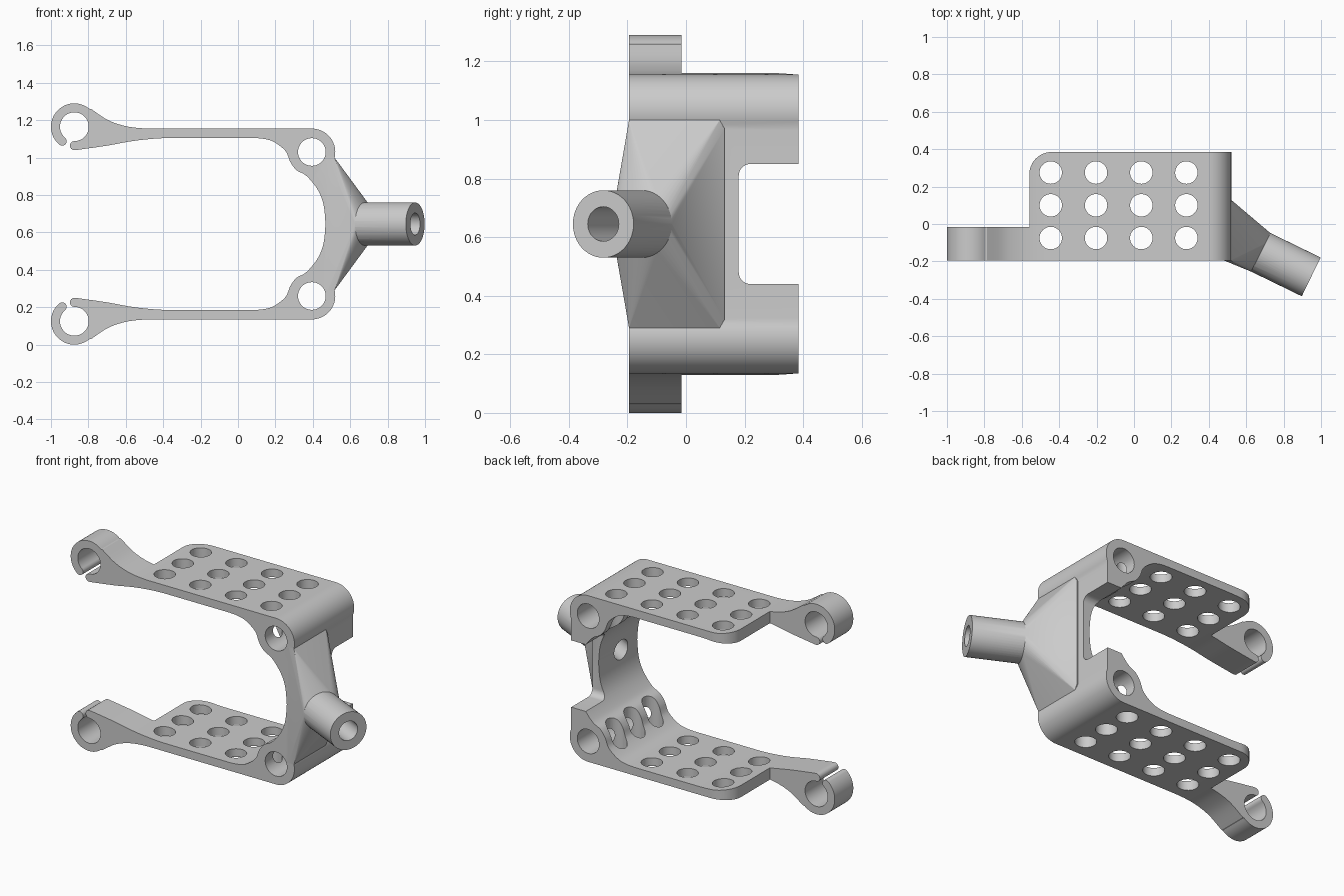
import bpy, bmesh
from math import sin, cos, radians
from mathutils import Vector, Matrix

if "Cube" in bpy.data.objects:
    bpy.data.objects.remove(bpy.data.objects["Cube"])

MID = 0.645  # height of the mirror plane


def arc(cx, cy, r, a0, a1, n):
    return [(cx + r * cos(radians(a0 + (a1 - a0) * i / n)),
             cy + r * sin(radians(a0 + (a1 - a0) * i / n))) for i in range(n + 1)]


def spline(pts, n=6):
    """Catmull-Rom curve through the points."""
    p = [Vector(q) for q in [pts[0]] + pts + [pts[-1]]]
    out = []
    for a, b, c, d in zip(p, p[1:], p[2:], p[3:]):
        for i in range(n):
            t = i / n
            out.append(tuple(0.5 * (2 * b + (c - a) * t + (2 * a - 5 * b + 4 * c - d) * t * t
                                    + (3 * b - a - 3 * c + d) * t ** 3)))
    return out + [pts[-1]]


def finish(name, bm):
    bmesh.ops.recalc_face_normals(bm, faces=bm.faces)
    me = bpy.data.meshes.new(name)
    bm.to_mesh(me)
    bm.free()
    ob = bpy.data.objects.new(name, me)
    bpy.context.collection.objects.link(ob)
    return ob


def prism(name, pts, place, lo, hi):
    """Extrude a 2D outline; place(u, v, h) gives the 3D point."""
    bm = bmesh.new()
    a = [bm.verts.new(place(u, v, lo)) for u, v in pts]
    b = [bm.verts.new(place(u, v, hi)) for u, v in pts]
    n = len(pts)
    bm.faces.new(a)
    bm.faces.new(b[::-1])
    for i in range(n):
        j = (i + 1) % n
        bm.faces.new((a[i], b[i], b[j], a[j]))
    return finish(name, bm)


def rods(name, spans, r, seg=40):
    """Cylinders between pairs of points, in one object."""
    bm = bmesh.new()
    for p, q in spans:
        p, q = Vector(p), Vector(q)
        m = Matrix.Translation((p + q) / 2) @ (q - p).to_track_quat('Z', 'Y').to_matrix().to_4x4()
        bmesh.ops.create_cone(bm, cap_ends=True, segments=seg, radius1=r, radius2=r,
                              depth=(q - p).length, matrix=m)
    return finish(name, bm)


def boolean(ob, tool, op):
    tool.hide_render = True
    mod = ob.modifiers.new(op, 'BOOLEAN')
    mod.operation, mod.solver, mod.object = op, 'EXACT', tool
    bpy.context.view_layer.objects.active = ob
    bpy.ops.object.modifier_apply(modifier=mod.name)
    bpy.data.objects.remove(tool)


def front(u, v, h):
    return (u, h, v)


def plan(u, v, h):
    return (u, v, h)


def side(u, v, h):
    return (h, u, v)


# U-shaped body with clip hooks: upper half outline, mirrored downwards
cx, cz = -0.875, 1.165
half = [(0.51, 0.965)]
half += arc(0.395, 1.03, 0.125, -22, 90, 20)
half += spline([(-0.48, 1.155), (-0.55, 1.16), (-0.62, 1.173), (-0.70, 1.203), (-0.785, 1.26)])
half += arc(cx, cz, 0.125, 50, 228, 32)
tip = arc(cx, cz, 0.101, 230, 230, 1)[0]
half += arc(*tip, 0.024, 230, 410, 8)
half += arc(cx, cz, 0.077, 228, -90, 40)
half += arc(cx, 1.064, 0.024, 100, 270, 8)
half += spline([(-0.86, 1.041), (-0.70, 1.064), (-0.56, 1.089), (-0.42, 1.103), (-0.30, 1.105)])
half += spline([(0.08, 1.105), (0.14, 1.100), (0.195, 1.082), (0.254, 1.035), (0.28, 0.976),
                (0.313, 0.933), (0.366, 0.902), (0.425, 0.83), (0.457, 0.75), (0.468, MID)])
outline = half + [(x, 2 * MID - z) for x, z in half[-2::-1]]
body = prism("clip_bracket", outline, front, -0.195, 0.385)

# Flared neck: hull from the back wall to the start of the angled socket
ax = Vector((0.89, -0.456, 0)).normalized()
across = Vector((-ax.y, ax.x, 0))
end = Vector((0.9475, -0.2826, MID))
start = Vector((0.678, -0.152, MID))
bm = bmesh.new()
for x in (0.48, 0.516):
    for s in (1, -1):
        for y, dz in ((-0.1945, 0.355), (0.115, 0.355), (0.132, 0.325)):
            bm.verts.new((x, y, MID + s * dz))
for u, v in arc(0, 0, 0.115, 0, 360, 48)[:-1]:
    bm.verts.new(start + across * u + Vector((0, 0, v)))
hull = bmesh.ops.convex_hull(bm, input=bm.verts)
bmesh.ops.delete(bm, geom=[v for v in bm.verts if not v.link_faces], context='VERTS')
boolean(body, finish("neck", bm), 'UNION')

# Angled socket tube
boolean(body, rods("socket", [(start - ax * 0.02, end)], 0.1152, 48), 'UNION')

# Plate corner cut that leaves narrow arms for the clips
corner = [(-1.2, -0.015), (-0.56, -0.015)] + arc(-0.44, 0.265, 0.12, 180, 90, 12)
corner += [(-0.44, 0.6), (-1.2, 0.6)]
boolean(body, prism("arm_cut", corner, plan, -0.2, 1.5), 'DIFFERENCE')

# Rounded notch in the back of the wall
notch = arc(0.22, 0.81, 0.04, 90, 180, 8) + arc(0.22, 0.48, 0.04, 180, 270, 8)
notch = [(0.6, 0.85)] + notch + [(0.6, 0.44)]
boolean(body, prism("wall_notch", notch, side, 0.2, 0.8), 'DIFFERENCE')

# Plate hole grid, pin holes and socket bore
grid = [((x, y, -0.3), (x, y, 1.6)) for x in (-0.445, -0.203, 0.039, 0.28)
        for y in (-0.075, 0.1, 0.275)]
boolean(body, rods("plate_holes", grid, 0.06), 'DIFFERENCE')
pins = [((0.395, -0.5, z), (0.395, 0.6, z)) for z in (0.26, 1.03)]
boolean(body, rods("pin_holes", pins, 0.074), 'DIFFERENCE')
boolean(body, rods("bore", [(end - ax * 0.7, end + ax * 0.1)], 0.059), 'DIFFERENCE')

# Smooth curves, keep hard edges
body.select_set(True)
bpy.context.view_layer.objects.active = body
bpy.ops.object.shade_smooth_by_angle(angle=radians(25))
